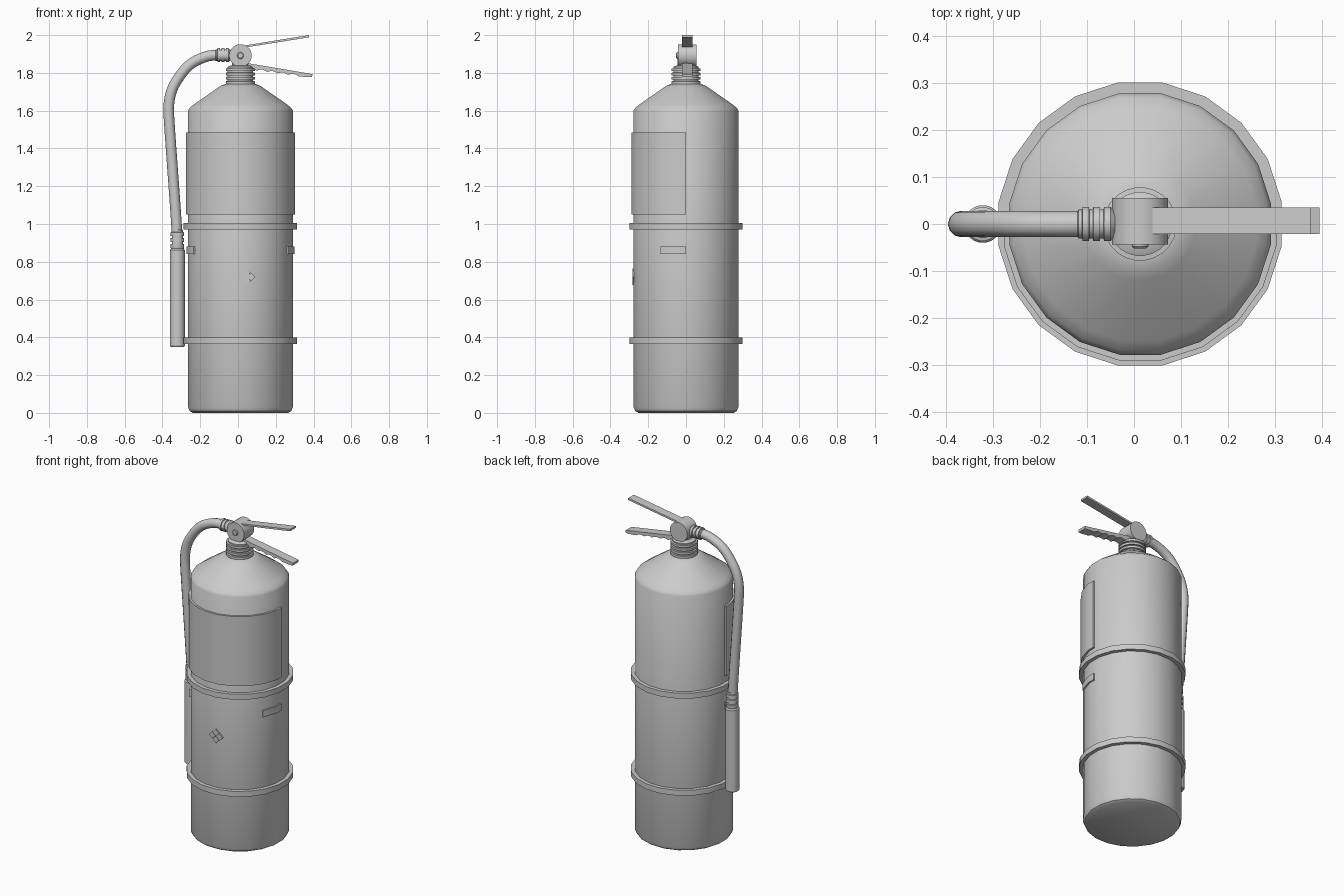
import bpy, bmesh, math
from mathutils import Matrix, Vector

cube = bpy.data.objects.get("Cube")
if cube:
    bpy.data.objects.remove(cube, do_unlink=True)

grey = bpy.data.materials.new("plain grey")
grey.use_nodes = True
COLOR = (0.6, 0.6, 0.6, 1)
grey.diffuse_color = COLOR
grey.node_tree.nodes["Principled BSDF"].inputs["Base Color"].default_value = COLOR

CX = 0.013          # tank axis
SIDES = 20
STEP = 2 * math.pi / SIDES


def finish(name, bm, smooth=True, loc=(0, 0, 0), rot=None):
    bmesh.ops.recalc_face_normals(bm, faces=bm.faces)
    if rot:
        bm.transform(rot)
    bm.transform(Matrix.Translation(loc))
    mesh = bpy.data.meshes.new(name)
    bm.to_mesh(mesh)
    bm.free()
    mesh.materials.append(grey)
    obj = bpy.data.objects.new(name, mesh)
    bpy.context.collection.objects.link(obj)
    if smooth:
        bpy.ops.object.select_all(action='DESELECT')
        obj.select_set(True)
        bpy.context.view_layer.objects.active = obj
        bpy.ops.object.shade_smooth_by_angle(angle=math.radians(32))
    return obj


def lathe(name, profile, loc, sides=24, rot=None):
    """Closed solid turned around z from (radius, height) points."""
    bm = bmesh.new()
    rings = []
    for r, z in profile:
        angles = [2 * math.pi * (i + 0.5) / sides for i in range(sides)]
        rings.append([bm.verts.new((r * math.cos(a), r * math.sin(a), z)) for a in angles])
    for low, high in zip(rings, rings[1:]):
        for i in range(sides):
            j = (i + 1) % sides
            bm.faces.new((low[i], low[j], high[j], high[i]))
    bm.faces.new(rings[0])
    bm.faces.new(rings[-1])
    return finish(name, bm, loc=loc, rot=rot)


def ribs(radius, groove, start, end, count):
    """Profile of stacked square ribs."""
    pitch = (end - start) / count
    points = []
    for i in range(count):
        z = start + i * pitch
        points += [(radius, z), (radius, z + pitch * 0.6),
                   (groove, z + pitch * 0.65), (groove, z + pitch * 0.98)]
    return points


def wrap_plate(name, first, last, z0, z1, outer, inner):
    """Plate following the tank's facets between two angles in degrees."""
    a0, a1 = math.radians(first), math.radians(last)
    corners = [(k + 0.5) * STEP for k in range(-SIDES, SIDES)]
    angles = [a0] + [a for a in corners if a0 + 0.01 < a < a1 - 0.01] + [a1]
    bm = bmesh.new()
    rows = []
    for a in angles:
        off = (a + STEP / 2) % STEP - STEP / 2
        scale = math.cos(STEP / 2) / math.cos(off)
        rows.append([bm.verts.new((r * scale * math.cos(a), r * scale * math.sin(a), z))
                     for r, z in ((outer, z0), (outer, z1), (inner, z1), (inner, z0))])
    for p, q in zip(rows, rows[1:]):
        for i in range(4):
            j = (i + 1) % 4
            bm.faces.new((p[i], p[j], q[j], q[i]))
    bm.faces.new(rows[0])
    bm.faces.new(rows[-1])
    return finish(name, bm, loc=(CX, 0, 0))


def extrude_outline(name, outline, y0, y1):
    """Solid from an (x, z) outline stretched along y."""
    bm = bmesh.new()
    face = bm.faces.new([bm.verts.new((x, y0, z)) for x, z in outline])
    side = bmesh.ops.extrude_face_region(bm, geom=[face])["geom"]
    bmesh.ops.translate(bm, vec=(0, y1 - y0, 0),
                        verts=[v for v in side if isinstance(v, bmesh.types.BMVert)])
    return finish(name, bm, smooth=False)


# Tank with bevelled foot and sloped shoulder
lathe("tank", [(0.255, 0), (0.272, 0.01), (0.281, 0.03), (0.281, 1.6), (0.272, 1.615),
               (0.25, 1.633), (0.12, 1.722), (0.1, 1.735), (0.075, 1.742)], (CX, 0, 0), SIDES)

# Retaining bands
for name, z in (("upper_band", 0.971), ("lower_band", 0.364)):
    wrap = [(0.28, z), (0.304, z), (0.304, z + 0.034), (0.28, z + 0.034)]
    lathe(name, wrap, (CX, 0, 0), SIDES)

# Front label and the two small side tags
wrap_plate("front_label", -180, 0, 1.05, 1.485, 0.293, 0.275)
wrap_plate("left_tag", -28, 0, 0.84, 0.882, 0.29, 0.275)
wrap_plate("right_tag", -180, -150, 0.84, 0.882, 0.29, 0.275)

# Cluster of small raised diamonds
for i, (dx, dz) in enumerate(((-1, 0), (1, 0), (0, 1), (0, -1))):
    x, z, h = 0.045 + dx * 0.025, 0.72 + dz * 0.022, 0.022
    extrude_outline(f"diamond_{i + 1}", [(x - h, z), (x, z - h), (x + h, z), (x, z + h)],
                    -0.284, -0.275)

# Threaded neck
lathe("neck", [(0.07, 1.73)] + ribs(0.078, 0.068, 1.742, 1.832, 4) + [(0.05, 1.84)], (CX, 0, 0))

# Valve drum lying along y, with a pin on its front
along_y = Matrix.Rotation(math.radians(90), 4, 'X')
lathe("valve_stem", [(0.045, 1.82), (0.045, 1.89)], (CX, 0, 0))
lathe("valve_drum", [(0.06, -0.055), (0.06, 0.043)], (CX, 0, 1.892), 24, along_y)
lathe("valve_pin", [(0.018, 0.04), (0.018, 0.048), (0.014, 0.052)], (CX, 0, 1.892), 12, along_y)

# Upper lever
extrude_outline("upper_lever", [(0.035, 1.934), (0.375, 1.988), (0.375, 2.0), (0.035, 1.945)],
                -0.021, 0.035)

# Lower handle with finger scallops
scallops = []
for i in range(25):
    t = i / 24
    dip = 0.009 * abs(math.sin(t * 4 * math.pi))
    scallops.append((0.1 + 0.22 * t, 1.812 - 0.03 * t + dip))
extrude_outline("lower_handle",
                [(0.03, 1.835), (0.07, 1.825)] + scallops
                + [(0.375, 1.777), (0.392, 1.778), (0.394, 1.793), (0.375, 1.797), (0.03, 1.855)],
                -0.021, 0.035)

# Hose coupling on the valve
along_x = Matrix.Rotation(math.radians(-90), 4, 'Y')
lathe("valve_coupling", [(0.028, 0.04)] + ribs(0.037, 0.031, 0.05, 0.118, 3) + [(0.027, 0.12)],
      (0, 0, 1.894), 20, along_x)

# Hose
curve = bpy.data.curves.new("hose_path", 'CURVE')
curve.dimensions = '3D'
curve.bevel_depth = 0.028
curve.bevel_resolution = 4
curve.resolution_u = 8
curve.use_fill_caps = True
handles = [((-0.1, 1.894), (0.05, 0)), ((-0.215, 1.868), (0.05, 0.022)),
           ((-0.33, 1.75), (0.03, 0.05)), ((-0.367, 1.6), (0, 0.05)),
           ((-0.322, 0.94), (-0.012, 0.2))]
spline = curve.splines.new('BEZIER')
spline.bezier_points.add(len(handles) - 1)
for point, ((x, z), (hx, hz)) in zip(spline.bezier_points, handles):
    point.co = (x, 0, z)
    point.handle_left_type = point.handle_right_type = 'FREE'
    point.handle_left = Vector((x + hx, 0, z + hz))
    point.handle_right = Vector((x - hx, 0, z - hz))
hose = bpy.data.objects.new("hose", curve)
curve.materials.append(grey)
bpy.context.collection.objects.link(hose)

# Nozzle coupling and nozzle
NX = -0.321
lathe("nozzle_coupling", [(0.03, 0.86)] + ribs(0.036, 0.03, 0.875, 0.968, 3) + [(0.026, 0.97)],
      (NX, 0, 0), 20)
lathe("nozzle", [(0.036, 0.35), (0.04, 0.356), (0.04, 0.862), (0.034, 0.87)], (NX, 0, 0), 20)
